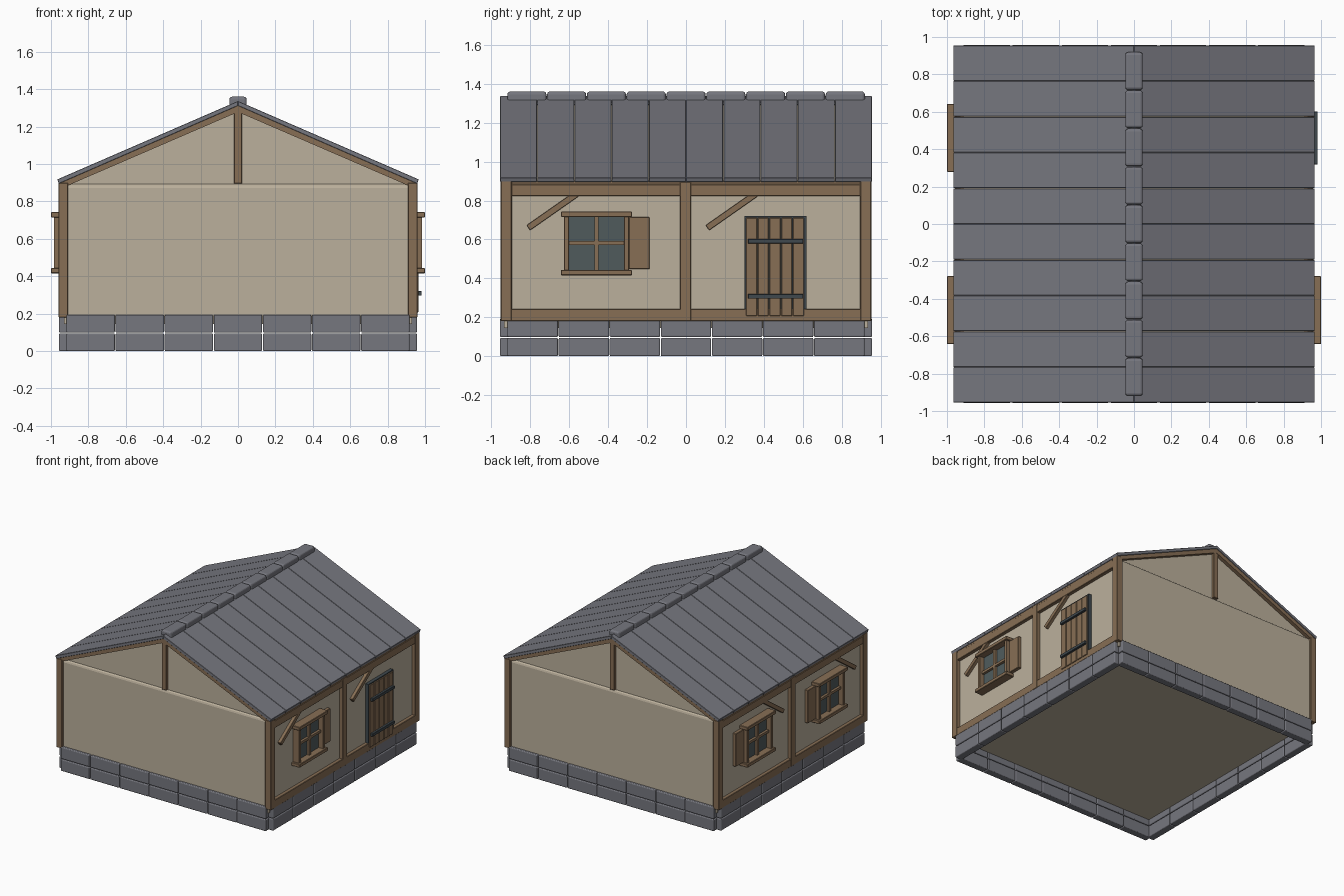
import bpy, bmesh
from math import atan2, hypot
from mathutils import Matrix, Vector

cube = bpy.data.objects.get("Cube")
if cube:
    bpy.data.objects.remove(cube)


def material(name, r, g, b):
    m = bpy.data.materials.new(name)
    m.use_nodes = True
    m.diffuse_color = (r, g, b, 1)
    m.node_tree.nodes["Principled BSDF"].inputs["Base Color"].default_value = (r, g, b, 1)
    return m


PLASTER = material("plaster", .5, .435, .332)
STONE = material("slate_stone", .182, .185, .212)
WOOD = material("timber", .242, .157, .09)
GLASS = material("window_glass", .08, .105, .108)
IRON = material("dark_iron", .05, .065, .075)


def finish(name, bm, mat, bevel, segments=1):
    bmesh.ops.recalc_face_normals(bm, faces=bm.faces)
    mesh = bpy.data.meshes.new(name)
    bm.to_mesh(mesh)
    bm.free()
    mesh.materials.append(mat)
    obj = bpy.data.objects.new(name, mesh)
    bpy.context.collection.objects.link(obj)
    if bevel:
        mod = obj.modifiers.new("edge_bevel", 'BEVEL')
        mod.width = bevel
        mod.segments = segments


def box(name, xs, ys, zs, mat, bevel=0.0, matrix=None, segments=1):
    bm = bmesh.new()
    bmesh.ops.create_cube(bm, size=1)
    for v in bm.verts:
        v.co = Vector([(a + b) / 2 + c * abs(b - a) for c, (a, b) in zip(v.co, (xs, ys, zs))])
    if matrix:
        bm.transform(matrix)
    finish(name, bm, mat, bevel, segments)


def prism(name, points, lo, hi, mat, along_x=False, bevel=0.0):
    """Extrude a (horizontal, z) outline along y, or along x."""
    bm = bmesh.new()
    place = (lambda p, t: (t, p[0], p[1])) if along_x else (lambda p, t: (p[0], t, p[1]))
    face = bm.faces.new([bm.verts.new(place(p, lo)) for p in points])
    new = bmesh.ops.extrude_face_region(bm, geom=[face])["geom"]
    step = Vector((hi - lo, 0, 0) if along_x else (0, hi - lo, 0))
    bmesh.ops.translate(bm, vec=step, verts=[v for v in new if isinstance(v, bmesh.types.BMVert)])
    finish(name, bm, mat, bevel)


def side_box(name, s, xs, ys, zs, mat, bevel=0.0):
    """Box on the +x (s=1) or -x (s=-1) wall."""
    box(name, (s * xs[0], s * xs[1]), ys, zs, mat, bevel)


# Foundation: two courses of blocks on each side
N = 7
pitch = 1.838 / N
for z0, z1 in ((0, .0945), (.0985, .194)):
    for i in range(N):
        a = -.919 + i * pitch
        span = (a + .002, a + pitch - .002)
        for s in (-1, 1):
            box("foundation_end_block", span, (s * .895, s * .956), (z0, z1), STONE, .007, segments=3)
            box("foundation_side_block", (s * .895, s * .957), span, (z0, z1), STONE, .007, segments=3)

# Plastered walls with a softened top edge, and gables
half = [(.935, .145), (.935, .873), (.931, .885), (.92, .894)]
prism("walls", half + [(-y, z) for y, z in reversed(half)], -.93, .93, PLASTER, along_x=True)
prism("gable_walls", [(-.93, .88), (.93, .88), (.93, .89), (0, 1.295), (-.93, .89)], -.921, .921, PLASTER)

# Timber frame
for s in (-1, 1):
    for e in (-1, 1):
        box("corner_post", (s * .908, s * .96), (e * .895, e * .952), (.18, .9), WOOD, .003)
        prism("rafter", [(0, 1.314), (s * .958, .9), (s * .958, .885), (s * .91, .885), (0, 1.278)],
              e * .9, e * .95, WOOD)
    side_box("middle_post", s, (.91, .96), (-.03, .026), (.18, .895), WOOD, .003)
    side_box("sill_beam", s, (.91, .958), (-.9, .9), (.18, .243), WOOD, .003)
    side_box("top_beam", s, (.91, .957), (-.9, .9), (.823, .884), WOOD, .003)
    side_box("eave_plate", s, (.91, .953), (-.9, .9), (.88, .902), WOOD)
    box("king_post", (-.021, .021), (s * .9, s * .945), (.895, 1.29), WOOD, .003)

# Roof strips and ridge caps
for i in range(10):
    a = -.956 + i * .1912
    for s in (-1, 1):
        prism("roof_strip", [(0, 1.337), (s * .966, .918), (s * .958, .895), (0, 1.312)],
              a + .001, a + .1902, STONE, bevel=.002)
for i in range(9):
    a = -.92 + i * .2045
    box("ridge_cap", (-.046, .046), (a + .002, a + .2025), (1.29, 1.36), STONE, .014, segments=3)


def brace(s, y):
    """Slanted strut whose foot sits left of y."""
    a, b = Vector((y - .35, .66)), Vector((y - .1, .835))
    d, mid = b - a, (a + b) / 2
    m = Matrix.Translation((s * .939, mid.x, mid.y)) @ Matrix.Rotation(atan2(d.y, d.x), 4, 'X')
    length = hypot(d.x, d.y) / 2
    box("brace", (-.016, .016), (-length, length), (-.016, .016), WOOD, .002, m)


def window(s, y):
    side_box("window_glass", s, (.92, .945), (y - .15, y + .15), (.43, .73), GLASS)
    for e in (-1, 1):
        side_box("window_jamb", s, (.92, .985), (y + e * .141, y + e * .166), (.43, .73), WOOD, .002)
    for name, z in (("window_sill", .43), ("window_lintel", .729)):
        side_box(name, s, (.92, 1), (y - .182, y + .182), (z - .014, z + .014), WOOD, .003)
    side_box("window_mullion", s, (.93, .966), (y - .01, y + .01), (.44, .72), WOOD)
    side_box("window_crossbar", s, (.93, .965), (y - .145, y + .145), (.571, .591), WOOD)
    side_box("shutter", s, (.93, .96), (y + .166, y + .273), (.448, .715), WOOD, .003)


for s, y in ((1, -.46), (-1, -.46), (-1, .46)):
    window(s, y)
    brace(s, y)

# Plank door with dark surround and iron straps
brace(1, .46)
side_box("door_surround", 1, (.92, .957), (.3, .619), (.243, .72), IRON)
for i in range(5):
    a = .308 + i * .0605
    side_box("door_plank", 1, (.93, .964), (a, a + .056), (.207, .712), WOOD, .003)
for z in (.308, .591):
    side_box("door_strap", 1, (.955, .982), (.318, .602), (z - .012, z + .012), IRON, .002)
